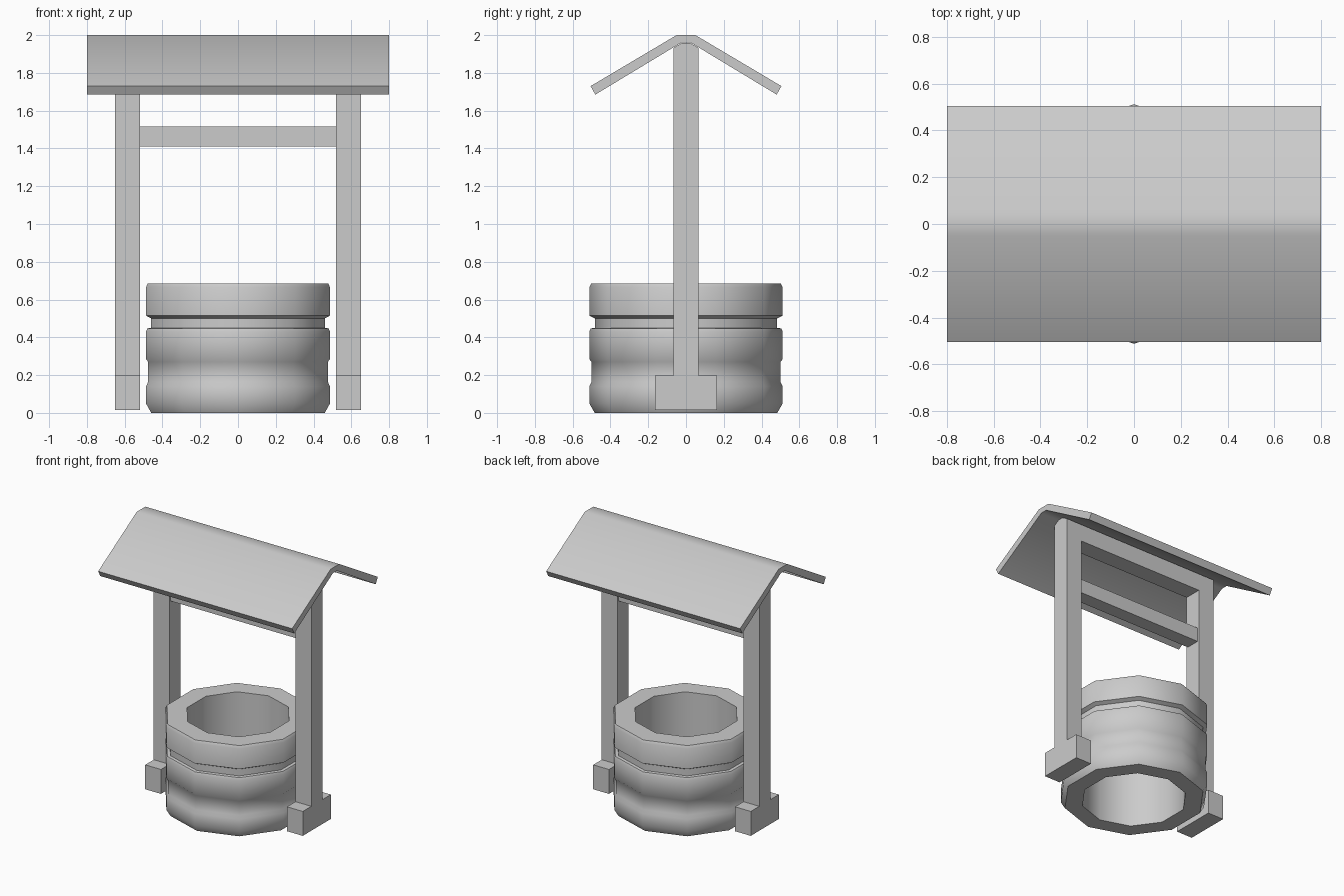
import bpy, math

if "Cube" in bpy.data.objects:
    bpy.data.objects.remove(bpy.data.objects["Cube"])


def make(name, verts, faces, smooth=None):
    me = bpy.data.meshes.new(name)
    me.from_pydata(verts, [], faces)
    me.update()
    ob = bpy.data.objects.new(name, me)
    bpy.context.collection.objects.link(ob)
    if smooth:
        bpy.ops.object.select_all(action='DESELECT')
        ob.select_set(True)
        bpy.context.view_layer.objects.active = ob
        bpy.ops.object.shade_smooth_by_angle(angle=math.radians(smooth))
    return ob


def extrude_x(name, profile, x0, x1, smooth=None):
    """Extrude a counter-clockwise (y, z) outline from x0 to x1."""
    n = len(profile)
    verts = [(x, y, z) for x in (x0, x1) for y, z in profile]
    faces = [(i, (i + 1) % n, n + (i + 1) % n, n + i)[::-1] for i in range(n)]
    faces += [tuple(range(n))[::-1], tuple(range(n, 2 * n))]
    return make(name, verts, faces, smooth)


def mirrored(half):
    """Complete an outline from its right half, listed bottom to top."""
    return half + [(-y, z) for y, z in reversed(half)]


def lathe(name, profile, sides, smooth):
    """Revolve a closed (radius, z) outline, with a corner on the y axis."""
    n = len(profile)
    verts = []
    for s in range(sides):
        a = math.pi / 2 + 2 * math.pi * s / sides
        verts += [(r * math.cos(a), r * math.sin(a), z) for r, z in profile]
    faces = []
    for s in range(sides):
        t = (s + 1) % sides
        for i in range(n):
            j = (i + 1) % n
            faces.append((s * n + i, t * n + i, t * n + j, s * n + j))
    return make(name, verts, faces, smooth)


# Ten-sided hollow well wall with grooves
lathe("well_wall", [(0.483, 0), (0.512, 0.05), (0.512, 0.14), (0.50, 0.165),
                    (0.50, 0.27), (0.512, 0.285), (0.512, 0.43), (0.505, 0.447),
                    (0.483, 0.45), (0.483, 0.50), (0.512, 0.515), (0.512, 0.665),
                    (0.502, 0.685), (0.36, 0.685), (0.36, 0)], 10, 40)

# Posts with wide feet and chamfered tops
post = mirrored([(0.165, 0.015), (0.165, 0.197), (0.065, 0.197),
                 (0.065, 1.933), (0.02, 1.959)])
extrude_x("left_post", post, -0.65, -0.52)
extrude_x("right_post", post, 0.52, 0.65)

# Ridge beam and hanging crossbar
extrude_x("ridge_beam", mirrored([(0.065, 1.805), (0.065, 1.933), (0.02, 1.959)]), -0.52, 0.52)
extrude_x("crossbar", mirrored([(0.052, 1.41), (0.052, 1.515)]), -0.52, 0.52)

# Bent roof sheet
outer = [(0.505, 1.73), (0.05, 2.0), (-0.05, 2.0), (-0.505, 1.73)]
inner = [(-0.48, 1.685), (-0.025, 1.96), (0.025, 1.96), (0.48, 1.685)]
extrude_x("roof", outer + inner, -0.8, 0.8, 40)
